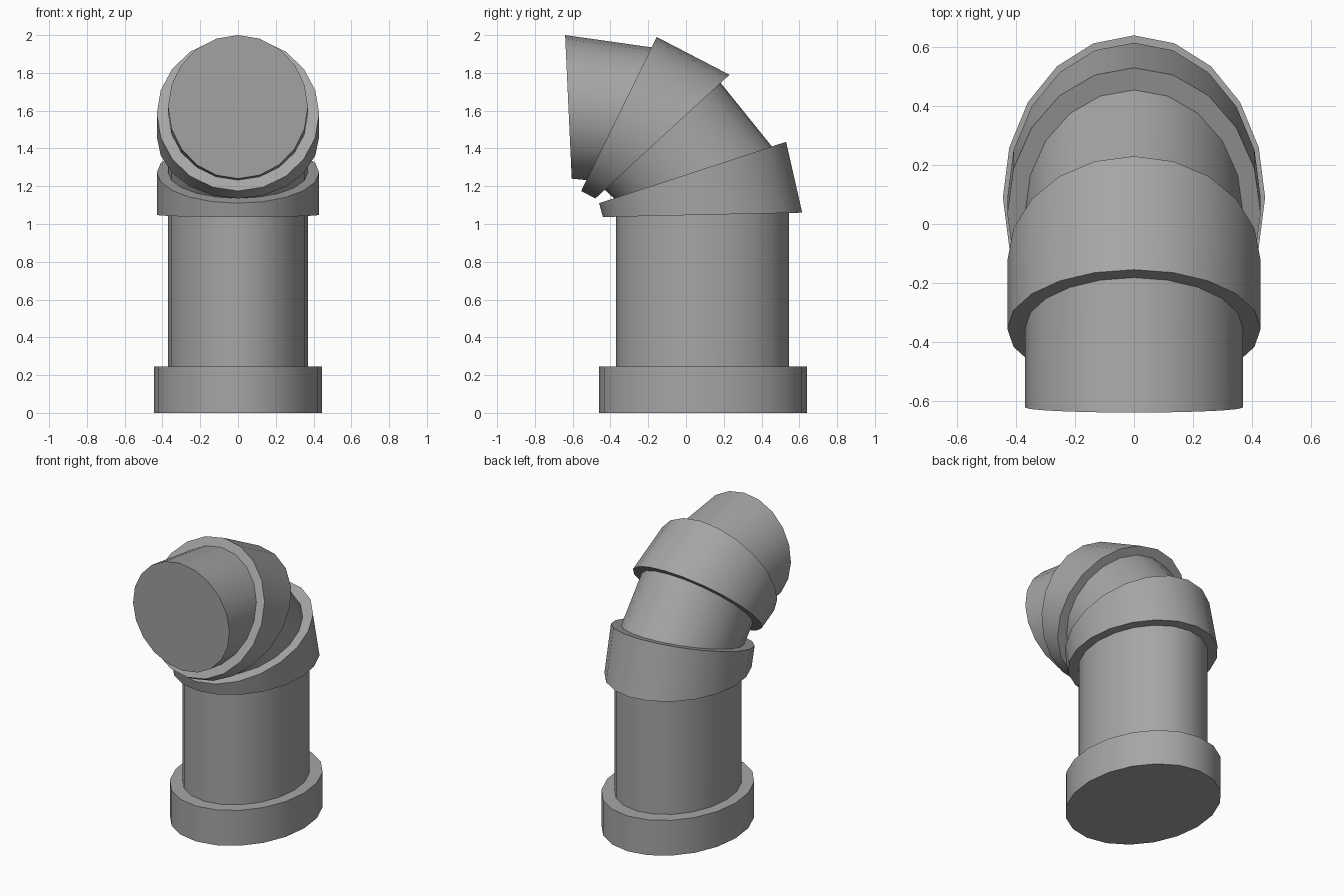
import bpy, bmesh, math
from mathutils import Vector

cube = bpy.data.objects.get("Cube")
if cube:
    bpy.data.objects.remove(cube, do_unlink=True)

SIDES = 20
COLLAR, PIPE = 0.43, 0.37

grey = bpy.data.materials.new("pipe_grey")
grey.use_nodes = True
colour = (0.38, 0.38, 0.38, 1)
grey.diffuse_color = colour
grey.node_tree.nodes["Principled BSDF"].inputs["Base Color"].default_value = colour


def ring(bm, front, back, width):
    """Elliptical section spanning two (y, z) points, with half-width in x."""
    a, b = Vector((0, *front)), Vector((0, *back))
    centre, reach = (a + b) / 2, (b - a) / 2
    across = Vector((width, 0, 0))
    turns = [2 * math.pi * i / SIDES for i in range(SIDES)]
    return [bm.verts.new(centre + across * math.cos(t) + reach * math.sin(t)) for t in turns]


def segment(name, start, end, width):
    """Closed tube section lofted between two slanted ellipses."""
    bm = bmesh.new()
    low, high = ring(bm, *start, width), ring(bm, *end, width)
    for i in range(SIDES):
        j = (i + 1) % SIDES
        bm.faces.new((low[i], low[j], high[j], high[i]))
    bm.faces.new(low[::-1])
    bm.faces.new(high)
    bmesh.ops.recalc_face_normals(bm, faces=bm.faces)
    mesh = bpy.data.meshes.new(name)
    bm.to_mesh(mesh)
    bm.free()
    mesh.materials.append(grey)
    obj = bpy.data.objects.new(name, mesh)
    bpy.context.collection.objects.link(obj)
    bpy.ops.object.select_all(action='DESELECT')
    obj.select_set(True)
    bpy.context.view_layer.objects.active = obj
    bpy.ops.object.shade_smooth_by_angle(angle=math.radians(30))


# Upright foot and riser
segment("base_flange", ((-0.46, 0), (0.64, 0)), ((-0.46, 0.245), (0.64, 0.245)), 0.445)
segment("riser_pipe", ((-0.37, 0.2), (0.545, 0.2)), ((-0.37, 1.06), (0.545, 1.08)), PIPE)

# Bend: wedge-shaped collars joined by a short pipe
segment("lower_collar", ((-0.44, 1.037), (0.615, 1.06)), ((-0.46, 1.11), (0.53, 1.435)), COLLAR)
segment("bend_pipe", ((-0.377, 1.132), (0.463, 1.4)), ((-0.443, 1.193), (0.177, 1.755)), PIPE)
segment("upper_collar", ((-0.48, 1.135), (0.23, 1.79)), ((-0.555, 1.175), (-0.155, 1.99)), COLLAR)

# Outlet facing forward
segment("outlet_pipe", ((-0.5, 1.23), (-0.16, 1.932)), ((-0.605, 1.24), (-0.64, 2.0)), PIPE)
